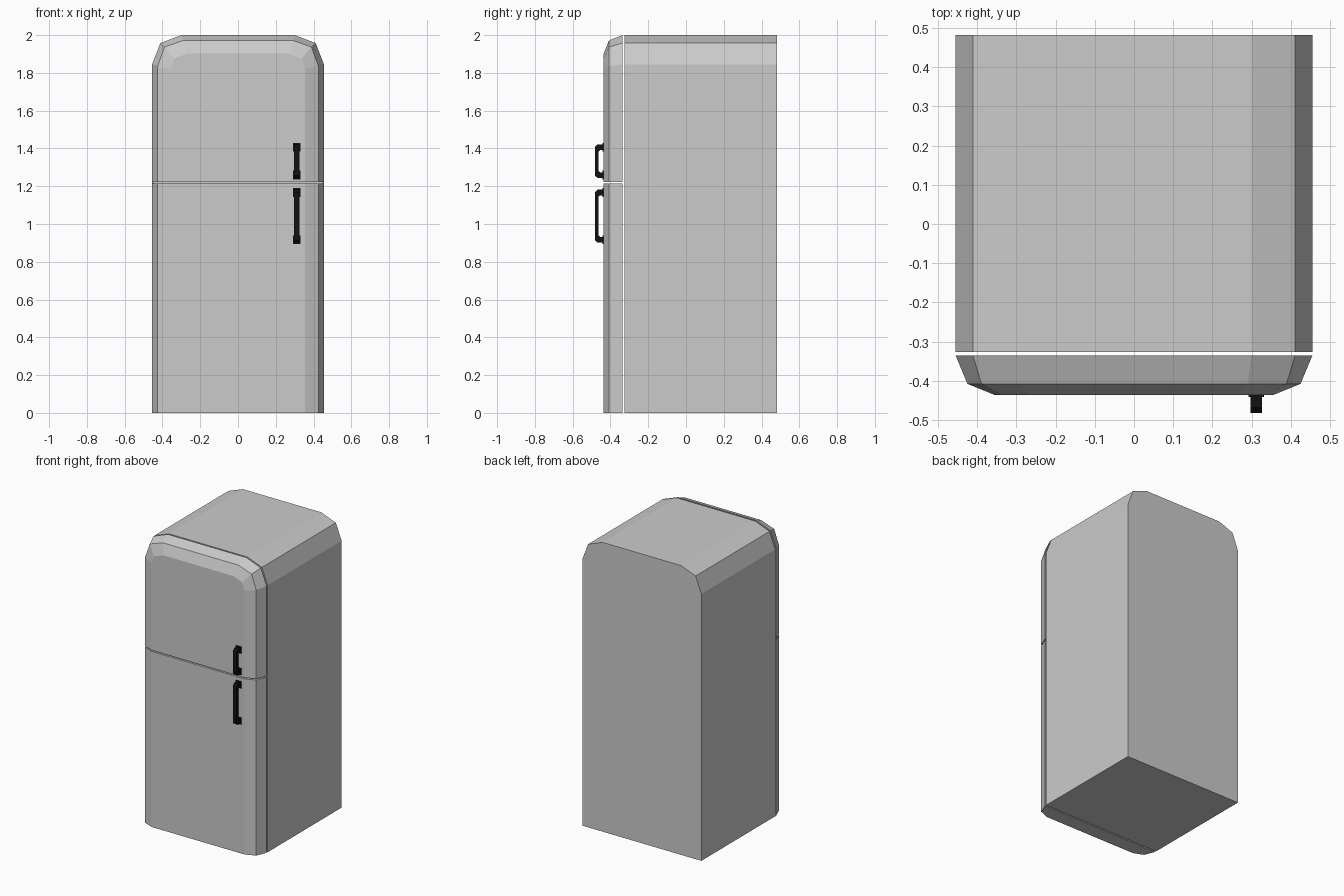
import bpy

if "Cube" in bpy.data.objects:
    bpy.data.objects.remove(bpy.data.objects["Cube"])

TOP = 2.0
SPLIT_LOW, SPLIT_HIGH = 1.214, 1.222


def loft(name, rings, material=None):
    """Skin a closed solid through equal-sized rings of 3D points."""
    n = len(rings[0])
    verts = [p for ring in rings for p in ring]
    faces = [list(range(n)), list(range(len(verts) - n, len(verts)))[::-1]]
    for r in range(len(rings) - 1):
        for i in range(n):
            j = (i + 1) % n
            faces.append([r * n + i, (r + 1) * n + i, (r + 1) * n + j, r * n + j])
    mesh = bpy.data.meshes.new(name)
    mesh.from_pydata(verts, [], faces)
    obj = bpy.data.objects.new(name, mesh)
    bpy.context.collection.objects.link(obj)
    bpy.context.view_layer.objects.active = obj
    bpy.ops.object.mode_set(mode='EDIT')
    bpy.ops.mesh.select_all(action='SELECT')
    bpy.ops.mesh.normals_make_consistent(inside=False)
    bpy.ops.object.mode_set(mode='OBJECT')
    if material:
        mesh.materials.append(material)
    return obj


def arch(y, bottom, half):
    """Mirror a half outline (x, z) into a closed ring at depth y."""
    right = [(half[0][0], bottom)] + half
    return [(x, y, z) for x, z in right] + [(-x, y, z) for x, z in right[::-1]]


OUTER = [(0.455, 1.845), (0.411, 1.958), (0.30, TOP)]
MIDDLE = [(0.425, 1.837), (0.389, 1.937), (0.289, 1.972)]
INNER = [(0.356, 1.82), (0.337, 1.876), (0.27, 1.902)]

# cabinet
loft("cabinet", [arch(-0.326, 0, OUTER), arch(0.482, 0, OUTER)])

# upper door with rounded front rim
DEPTHS = (-0.336, -0.408, -0.436)
loft("upper_door", [arch(y, SPLIT_HIGH, o)
                    for y, o in zip(DEPTHS, (OUTER, MIDDLE, INNER))])

# lower door: same width steps, straight top
loft("lower_door", [[(x, y, 0), (x, y, SPLIT_LOW), (-x, y, SPLIT_LOW), (-x, y, 0)]
                    for y, x in zip(DEPTHS, (0.455, 0.425, 0.356))])

# handles: chamfered C-shaped bar plus two mounting plates
black = bpy.data.materials.new("black")
black.diffuse_color = (0.006, 0.006, 0.006, 1)
black.use_nodes = True
black.node_tree.nodes["Principled BSDF"].inputs["Base Color"].default_value = black.diffuse_color


def handle(name, z0, z1, x=0.312):
    face, front, back, foot, cut = -0.434, -0.482, -0.462, 0.03, 0.014
    a, b = z0 + 0.008, z1 - 0.008
    path = [(face, a), (front + cut, a), (front, a + cut),
            (front, b - cut), (front + cut, b), (face, b),
            (face, b - foot), (back + 0.007, b - foot), (back, b - foot - 0.007),
            (back, a + foot + 0.007), (back + 0.007, a + foot), (face, a + foot)]
    loft(name, [[(x + s, y, z) for y, z in path] for s in (-0.0145, 0.0145)], black)
    for label, lo in (("lower", z0), ("upper", z1 - 0.047)):
        loft(f"{name}_{label}_plate",
             [[(x - 0.02, y, lo), (x + 0.02, y, lo),
               (x + 0.02, y, lo + 0.047), (x - 0.02, y, lo + 0.047)]
              for y in (-0.442, -0.434)], black)


handle("upper_handle", 1.235, 1.43)
handle("lower_handle", 0.893, 1.19)
